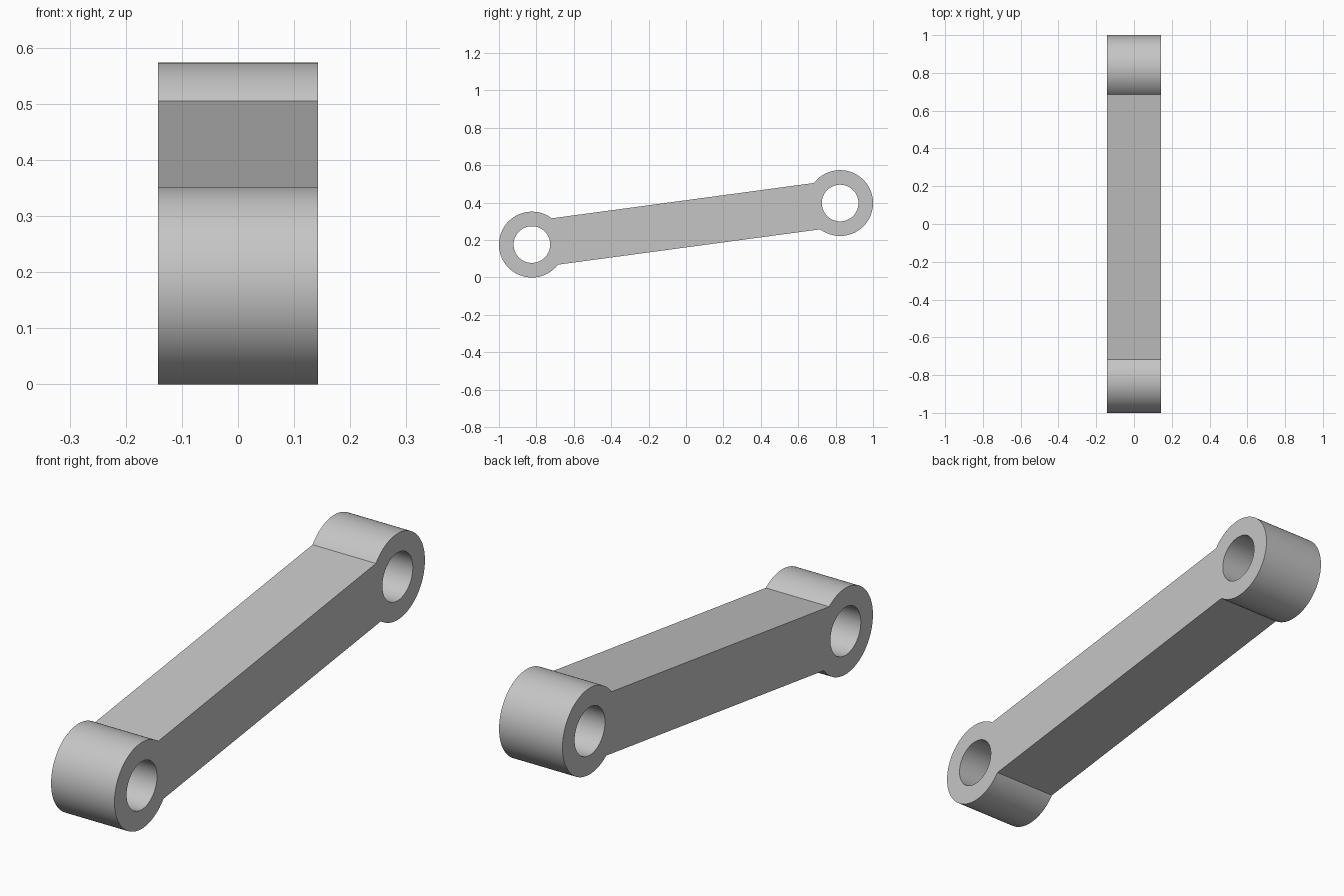
import bpy, bmesh, math
from mathutils import Vector

default = bpy.data.objects.get("Cube")
if default:
    bpy.data.objects.remove(default, do_unlink=True)

OUTER, HOLE, HALF_BAR, HALF_WIDTH = 0.176, 0.098, 0.125, 0.143
SEGMENTS = 72
FRONT, BACK = Vector((0, -0.824, 0.176)), Vector((0, 0.824, 0.398))
along = (BACK - FRONT).normalized()
across = Vector((0, -along.z, along.y))

grey = bpy.data.materials.new("light_grey")
grey.use_nodes = True
colour = (0.56, 0.56, 0.56, 1)
grey.diffuse_color = colour
grey.node_tree.nodes["Principled BSDF"].inputs["Base Color"].default_value = colour


def arc(centre, radius, start, sweep, count):
    """Points on a circle in the plane of the link."""
    points = []
    for i in range(count):
        a = start + sweep * i / SEGMENTS
        points.append(centre + radius * (along * math.cos(a) + across * math.sin(a)))
    return points


def add_loop(bm, points):
    verts = [bm.verts.new(p - Vector((HALF_WIDTH, 0, 0))) for p in points]
    return [bm.edges.new((v, verts[i - 1])) for i, v in enumerate(verts)]


# Outline: an arc round each end, joined by the straight sides of the bar
bm = bmesh.new()
meet = math.asin(HALF_BAR / OUTER)
sweep = 2 * math.pi - 2 * meet
outline = (arc(FRONT, OUTER, meet, sweep, SEGMENTS + 1)
           + arc(BACK, OUTER, math.pi + meet, sweep, SEGMENTS + 1))
edges = add_loop(bm, outline)

# Pin holes
for centre in (FRONT, BACK):
    edges += add_loop(bm, arc(centre, HOLE, 0, 2 * math.pi, SEGMENTS))

# Fill one cheek and extrude it to the full width
bmesh.ops.triangle_fill(bm, edges=edges, use_beauty=True, normal=(-1, 0, 0))
result = bmesh.ops.extrude_face_region(bm, geom=bm.faces[:], use_keep_orig=True)
moved = [v for v in result["geom"] if isinstance(v, bmesh.types.BMVert)]
bmesh.ops.translate(bm, verts=moved, vec=(2 * HALF_WIDTH, 0, 0))
bmesh.ops.recalc_face_normals(bm, faces=bm.faces[:])

mesh = bpy.data.meshes.new("link_arm")
bm.to_mesh(mesh)
bm.free()
mesh.materials.append(grey)
link = bpy.data.objects.new("link_arm", mesh)
bpy.context.collection.objects.link(link)

bpy.ops.object.select_all(action="DESELECT")
link.select_set(True)
bpy.context.view_layer.objects.active = link
bpy.ops.object.shade_smooth_by_angle(angle=math.radians(30))
